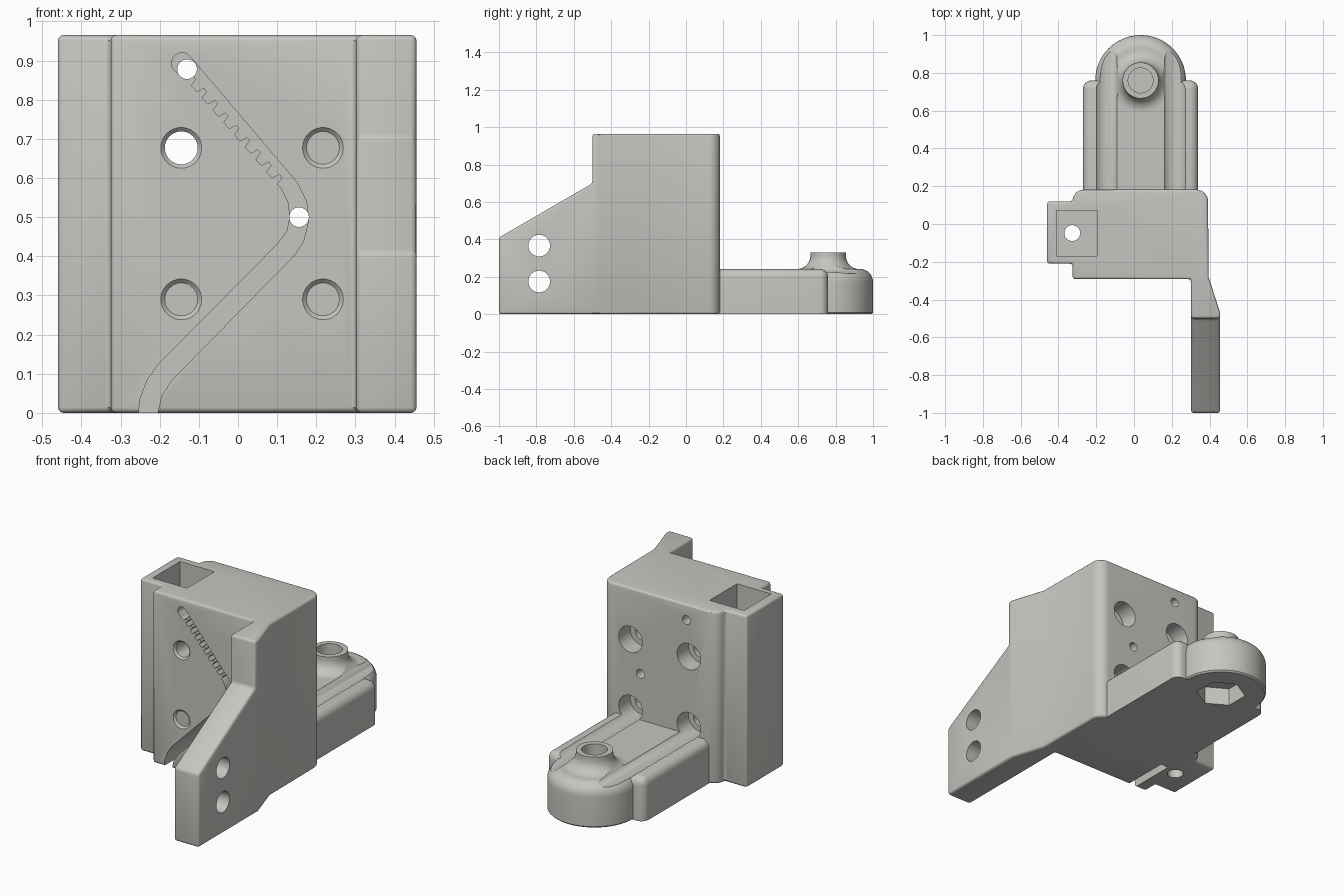
import bpy, bmesh, math
from mathutils import Vector, Matrix

if "Cube" in bpy.data.objects:
    bpy.data.objects.remove(bpy.data.objects["Cube"])

grey = bpy.data.materials.new("light grey plastic")
grey.diffuse_color = (0.56, 0.56, 0.53, 1)
grey.use_nodes = True
grey.node_tree.nodes["Principled BSDF"].inputs["Base Color"].default_value = grey.diffuse_color


def finish(name, bm):
    bmesh.ops.recalc_face_normals(bm, faces=bm.faces)
    me = bpy.data.meshes.new(name)
    bm.to_mesh(me)
    bm.free()
    me.materials.append(grey)
    ob = bpy.data.objects.new(name, me)
    bpy.context.collection.objects.link(ob)
    return ob


def prism(name, pts, axis, a, b):
    """Extrude a 2D outline along x (pts = y,z), y (pts = x,z) or z (pts = x,y)."""
    place = {'x': lambda p, t: (t, p[0], p[1]),
             'y': lambda p, t: (p[0], t, p[1]),
             'z': lambda p, t: (p[0], p[1], t)}[axis]
    bm = bmesh.new()
    f = bm.faces.new([bm.verts.new(place(p, a)) for p in pts])
    ext = bmesh.ops.extrude_face_region(bm, geom=[f])
    shift = Vector(place((0, 0), b - a))
    bmesh.ops.translate(bm, vec=shift, verts=[v for v in ext['geom'] if isinstance(v, bmesh.types.BMVert)])
    return finish(name, bm)


def rod(name, axis, c, r, a, b, n=40, r2=None):
    """Cylinder or cone along an axis; c holds the other two coordinates."""
    bm = bmesh.new()
    bmesh.ops.create_cone(bm, cap_ends=True, segments=n, radius1=r,
                          radius2=r if r2 is None else r2, depth=b - a)
    m = (a + b) / 2
    rot, loc = {'x': (Matrix.Rotation(math.pi / 2, 4, 'Y'), (m, c[0], c[1])),
                'y': (Matrix.Rotation(-math.pi / 2, 4, 'X'), (c[0], m, c[1])),
                'z': (Matrix.Identity(4), (c[0], c[1], m))}[axis]
    bmesh.ops.transform(bm, matrix=Matrix.Translation(loc) @ rot, verts=bm.verts)
    return finish(name, bm)


def box(name, x0, x1, y0, y1, z0, z1):
    return prism(name, [(x0, y0), (x1, y0), (x1, y1), (x0, y1)], 'z', z0, z1)


def apply(ob, mod):
    bpy.context.view_layer.objects.active = ob
    bpy.ops.object.modifier_apply(modifier=mod.name)


def boolean(ob, other, op='DIFFERENCE'):
    m = ob.modifiers.new("cut", 'BOOLEAN')
    m.operation, m.object, m.solver = op, other, 'EXACT'
    apply(ob, m)
    bpy.data.objects.remove(other)


def bevel(ob, width, seg):
    m = ob.modifiers.new("round", 'BEVEL')
    m.width, m.segments, m.limit_method = width, seg, 'ANGLE'
    m.angle_limit, m.use_clamp_overlap = math.radians(29), False
    apply(ob, m)


def arc(cx, cy, r, a0, a1, n=8):
    return [(cx + r * math.cos(math.radians(a0 + (a1 - a0) * i / n)),
             cy + r * math.sin(math.radians(a0 + (a1 - a0) * i / n))) for i in range(n + 1)]


# Carriage block with socket column on the left and arm towards the front
plan = [(-0.46, -0.21), (-0.325, -0.21), (-0.325, -0.292), (0.302, -0.292), (0.302, -1.0),
        (0.456, -1.0), (0.456, -0.47), (0.395, -0.28)]
plan += arc(0.33, 0.12, 0.062, 0, 90) + arc(-0.265, 0.122, 0.06, 90, 170) + [(-0.325, 0.12), (-0.46, 0.12)]
body = prism("carriage_block", plan, 'z', 0, 0.965)

# Slope over the arm
boolean(body, prism("slope_cutter", [(-1.2, 0.294), (-0.5, 0.70), (-0.5, 1.2), (-1.2, 1.2)], 'x', 0.2, 0.6))
bevel(body, 0.014, 3)

# Rear ledge, rounded on its sides and top
ledge = box("rear_ledge", -0.27, 0.34, 0.08, 0.76, 0, 0.242)
bm = bmesh.new()
bm.from_mesh(ledge.data)
rounded = [e for e in bm.edges if min(v.co.y for v in e.verts) > 0.7 and abs(e.verts[0].co.z - e.verts[1].co.z) > 0.1
           or min(v.co.z for v in e.verts) > 0.2 and max(v.co.y for v in e.verts) > 0.7]
bmesh.ops.bevel(bm, geom=rounded, offset=0.045, segments=6, profile=0.5, affect='EDGES')
bm.to_mesh(ledge.data)
bm.free()
boolean(body, ledge, 'UNION')

# Round end of the ledge with flared boss, as a turned profile
C = (0.035, 0.76)
prof = [(0, 0), (0.232, 0), (0.24, 0.008)] + arc(0.17, 0.172, 0.07, 0, 90, 8)
prof += arc(0.165, 0.312, 0.07, 270, 180, 8) + [(0.095, 0.33), (0, 0.33)]
bm = bmesh.new()
vs = [bm.verts.new((r, 0, z)) for r, z in prof]
es = [bm.edges.new(p) for p in zip(vs, vs[1:])]
bmesh.ops.spin(bm, geom=vs + es, axis=(0, 0, 1), cent=(0, 0, 0), steps=64, angle=2 * math.pi)
bmesh.ops.remove_doubles(bm, verts=bm.verts, dist=0.0005)
bmesh.ops.translate(bm, vec=(C[0], C[1], 0), verts=bm.verts)
boolean(body, finish("ledge_end", bm), 'UNION')

# Boss bore and hexagonal nut pocket underneath
boolean(body, rod("bore", 'z', C, 0.066, -0.1, 0.5))
boolean(body, rod("nut_pocket", 'z', C, 0.13, -0.1, 0.1, 6))

# Four mounting holes, chamfered in front, with deep counterbores at the back
for x in (-0.145, 0.217):
    for z in (0.29, 0.677):
        boolean(body, rod("screw_hole", 'y', (x, z), 0.042, -0.5, 0.3))
        boolean(body, rod("chamfer", 'y', (x, z), 0.062, -0.302, -0.282, 40, 0.042))
        boolean(body, rod("counterbore", 'y', (x, z), 0.073, 0.08, 1.1))

# Two through holes in the arm
for z in (0.175, 0.367):
    boolean(body, rod("arm_hole", 'x', (-0.785, z), 0.058, 0.2, 0.6))

# Square socket and its bottom hole
boolean(body, box("socket", -0.41, -0.197, -0.17, 0.072, 0.25, 1.2))
boolean(body, rod("socket_hole", 'z', (-0.327, -0.048), 0.042, -0.1, 0.4))

# Belt channel: smooth right edge, toothed left edge
right = [(-0.205, -0.05), (-0.205, 0.0), (-0.196, 0.042), (-0.17, 0.083), (0.142, 0.4),
         (0.167, 0.438), (0.18, 0.49), (0.175, 0.54), (0.152, 0.587), (-0.118, 0.905)]
cap = arc(-0.143, 0.893, 0.027, 35, 215, 8)
start, end = Vector((-0.135, 0.855)), Vector((0.112, 0.572))
step = (end - start) / 9
out = Vector((-step.y, step.x)).normalized() * 0.02
teeth = []
for i in range(9):
    p = start + step * i
    teeth += [p + step * 0.1, p + step * 0.2 + out, p + step * 0.5 + out, p + step * 0.6]
left = [(0.112, 0.572), (0.128, 0.54), (0.133, 0.5), (0.126, 0.465), (0.105, 0.436),
        (-0.205, 0.122), (-0.232, 0.084), (-0.25, 0.035), (-0.254, 0.0), (-0.254, -0.05)]
channel = right + cap + [tuple(t) for t in teeth] + left
boolean(body, prism("belt_channel", channel, 'y', -0.4, -0.02))

# Two pin holes running through to the back
for c in ((-0.13, 0.878), (0.156, 0.5)):
    boolean(body, rod("pin_hole", 'y', c, 0.025, -0.4, 0.3, 32))

# Smooth shading with sharp edges kept
bpy.ops.object.select_all(action='DESELECT')
body.select_set(True)
bpy.context.view_layer.objects.active = body
bpy.ops.object.shade_smooth_by_angle(angle=math.radians(30))
